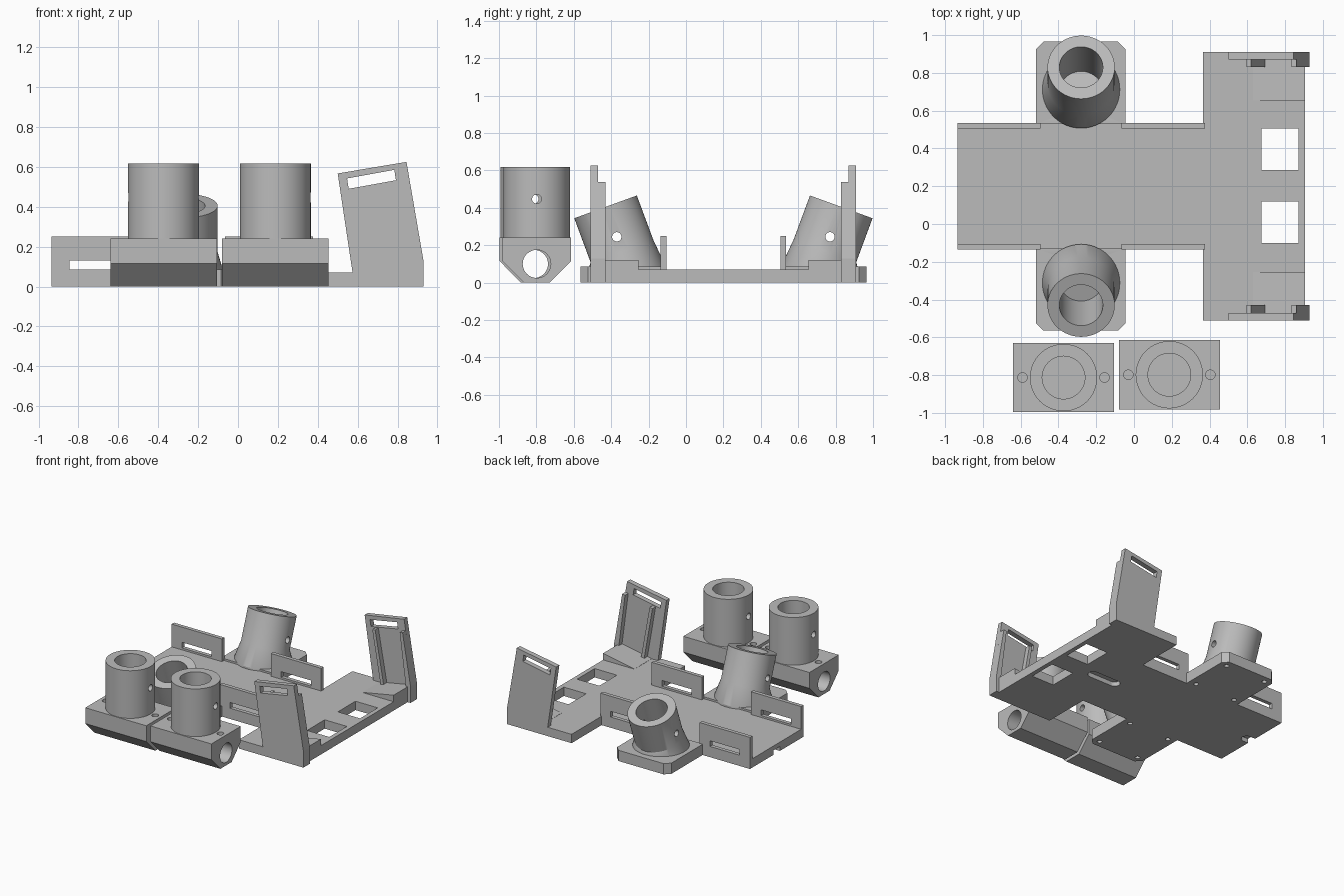
import bpy, bmesh, math
from mathutils import Vector, Matrix

cube = bpy.data.objects.get("Cube")
if cube:
    bpy.data.objects.remove(cube, do_unlink=True)

gray = bpy.data.materials.new("plain_gray")
gray.use_nodes = True
GRAY = (0.5, 0.5, 0.5, 1)
gray.diffuse_color = GRAY
gray.node_tree.nodes["Principled BSDF"].inputs["Base Color"].default_value = GRAY

MID = 0.2        # the tray is mirrored about y = MID
TILT = math.radians(20)


def finish(bm, name):
    bmesh.ops.recalc_face_normals(bm, faces=bm.faces)
    mesh = bpy.data.meshes.new(name)
    bm.to_mesh(mesh)
    bm.free()
    mesh.materials.append(gray)
    obj = bpy.data.objects.new(name, mesh)
    bpy.context.collection.objects.link(obj)
    return obj


def loft(name, rings):
    bm = bmesh.new()
    loops = [[bm.verts.new(p) for p in ring] for ring in rings]
    n = len(loops[0])
    for a, b in zip(loops, loops[1:]):
        for i in range(n):
            j = (i + 1) % n
            bm.faces.new((a[i], a[j], b[j], b[i]))
    bm.faces.new(loops[0])
    bm.faces.new(loops[-1])
    return finish(bm, name)


def prism(name, outline, axis, lo, hi):
    place = {"x": lambda u, v, w: (w, u, v),
             "y": lambda u, v, w: (u, w, v),
             "z": lambda u, v, w: (u, v, w)}[axis]
    return loft(name, [[place(u, v, w) for u, v in outline] for w in (lo, hi)])


def box(name, x0, x1, y0, y1, z0, z1):
    return prism(name, [(x0, y0), (x1, y0), (x1, y1), (x0, y1)], "z", z0, z1)


def circle(center, axis, r, n=64):
    axis = Vector(axis).normalized()
    u = Vector((1, 0, 0)) if abs(axis.x) < 0.9 else Vector((0, 1, 0))
    v = axis.cross(u)
    angles = [math.tau * i / n for i in range(n)]
    return [Vector(center) + r * (u * math.cos(a) + v * math.sin(a)) for a in angles]


def rod(name, start, end, r, n=64):
    axis = Vector(end) - Vector(start)
    return loft(name, [circle(start, axis, r, n), circle(end, axis, r, n)])


def cut(obj, *cutters):
    bpy.context.view_layer.objects.active = obj
    for c in cutters:
        mod = obj.modifiers.new("cut", "BOOLEAN")
        mod.operation = "DIFFERENCE"
        mod.solver = "EXACT"
        mod.object = c
        bpy.ops.object.modifier_apply(modifier=mod.name)


def discard(*objs):
    for o in objs:
        bpy.data.objects.remove(o, do_unlink=True)


def smooth(obj):
    bpy.ops.object.select_all(action="DESELECT")
    obj.select_set(True)
    bpy.context.view_layer.objects.active = obj
    bpy.ops.object.shade_smooth_by_angle(angle=math.radians(25))


def mirror_copy(obj, name):
    mesh = obj.data.copy()
    mesh.transform(Matrix.Translation((0, 2 * MID, 0)) @ Matrix.Scale(-1, 4, (0, 1, 0)))
    mesh.flip_normals()
    bpy.context.collection.objects.link(bpy.data.objects.new(name, mesh))


def stadium(name, x0, x1, y, r, z0, z1):
    ends = [(x1, -90), (x0, 90)]
    pts = [(cx + r * math.cos(math.radians(s + k * 15)), y + r * math.sin(math.radians(s + k * 15)))
           for cx, s in ends for k in range(13)]
    return prism(name, pts, "z", z0, z1)


# Main tray and end plate, with blind grooves underneath
tray = box("main_tray", -0.935, 0.375, -0.13, 0.535, 0, 0.07)
end_plate = box("end_plate", 0.365, 0.905, -0.51, 0.91, 0, 0.07)
groove = stadium("groove", 0.35, 0.55, MID, 0.04, -0.05, 0.035)
edge_groove = stadium("edge_groove", -1.1, -0.89, MID, 0.04, -0.05, 0.035)
windows = [box("window", 0.675, 0.87, y, y + 0.22, -0.1, 0.2) for y in (-0.1, 0.285)]
cut(tray, groove, edge_groove)
cut(end_plate, groove, *windows)
discard(groove, edge_groove, *windows)

# Slotted fences along the tray
for side, x in (("right", -0.935), ("left", -0.065)):
    fence = box("fence", x, x + 0.44, 0.505, 0.535, 0, 0.25)
    slot = box("slot", x + 0.09, x + 0.35, 0.4, 0.6, 0.085, 0.13)
    cut(fence, slot)
    discard(slot)
    fence.name = "back_fence_" + side
    mirror_copy(fence, "front_fence_" + side)

# Chamfered arm carrying a leaning socket
X = -0.28
c = 0.04
arm = prism("back_arm", [(-0.52, 0.53), (-0.045, 0.53), (-0.045, 0.965 - c), (-0.045 - c, 0.965),
                         (-0.52 + c, 0.965), (-0.52, 0.965 - c)], "z", 0, 0.085)
axis = Vector((0, math.sin(TILT), math.cos(TILT)))
top = Vector((X, 0.83, 0.405))
foot = Vector((X, 0.712, 0.085))
socket = loft("back_socket", [circle(foot - Vector((0, 0, 0.02)), (0, 0, 1), 0.205),
                              circle(foot, (0, 0, 1), 0.205),
                              circle(foot + axis * 0.09, axis, 0.178),
                              circle(top, axis, 0.178)])
bore = rod("bore", top - axis * 0.38, top + axis * 0.1, 0.115)
pin = rod("pin", (X - 0.4, 0.77, 0.245), (X + 0.4, 0.77, 0.245), 0.025, 24)
screws = [rod("screw", (x, y, -0.05), (x, y, 0.04), 0.018, 20)
          for x in (-0.46, -0.105) for y in (0.57, 0.91)]
cut(socket, bore, pin)
cut(arm, bore, *screws)
discard(bore, pin, *screws)
smooth(socket)
smooth(arm)
mirror_copy(socket, "front_socket")
mirror_copy(arm, "front_arm")

# Leaning end post with slot, two guide ribs and a wedge at its foot
post = prism("back_post", [(0.585, 0), (0.93, 0), (0.93, 0.13), (0.845, 0.625), (0.5, 0.567)],
             "y", 0.87, 0.91)
slot = prism("slot", [(0.555, 0.49), (0.792, 0.533), (0.784, 0.585), (0.547, 0.542)], "y", 0.8, 1)
cut(post, slot)
discard(slot)
outer_rib = prism("back_outer_rib", [(0.905, 0), (0.93, 0), (0.93, 0.13), (0.86, 0.537), (0.835, 0.533)],
                  "y", 0.83, 0.872)
inner_rib = prism("back_inner_rib", [(0.672, 0.05), (0.7, 0.05), (0.62, 0.495), (0.595, 0.491)],
                  "y", 0.83, 0.872)
wedge = prism("back_wedge", [(0.63, 0.06), (0.905, 0.06), (0.905, 0.122), (0.63, 0.071)],
              "y", 0.655, 0.909)
for part in (post, outer_rib, inner_rib, wedge):
    mirror_copy(part, part.name.replace("back", "front"))

# Two loose upright sockets on chamfered clamp blocks
for side, x, y in (("right", -0.373, -0.813), ("left", 0.187, -0.798)):
    w = 0.183
    block = prism("clamp_block_" + side,
                  [(y - w, 0.24), (y - w, 0.115), (y - 0.07, 0), (y + 0.07, 0), (y + w, 0.115), (y + w, 0.24)],
                  "x", x - 0.267, x + 0.267)
    tunnel = rod("tunnel", (x - 0.4, y, 0.1), (x + 0.4, y, 0.1), 0.075)
    holes = [rod("hole", (x + d, y, 0.19), (x + d, y, 0.3), 0.025, 24) for d in (-0.217, 0.217)]
    cut(block, tunnel, *holes)
    tube = rod("upright_socket_" + side, (x, y, 0.235), (x, y, 0.617), 0.178)
    bore = rod("bore", (x, y, 0.25), (x, y, 0.7), 0.113)
    pin = rod("pin", (x - 0.3, y, 0.447), (x + 0.3, y, 0.447), 0.025, 24)
    cut(tube, bore, pin)
    discard(tunnel, bore, pin, *holes)
    smooth(block)
    smooth(tube)
